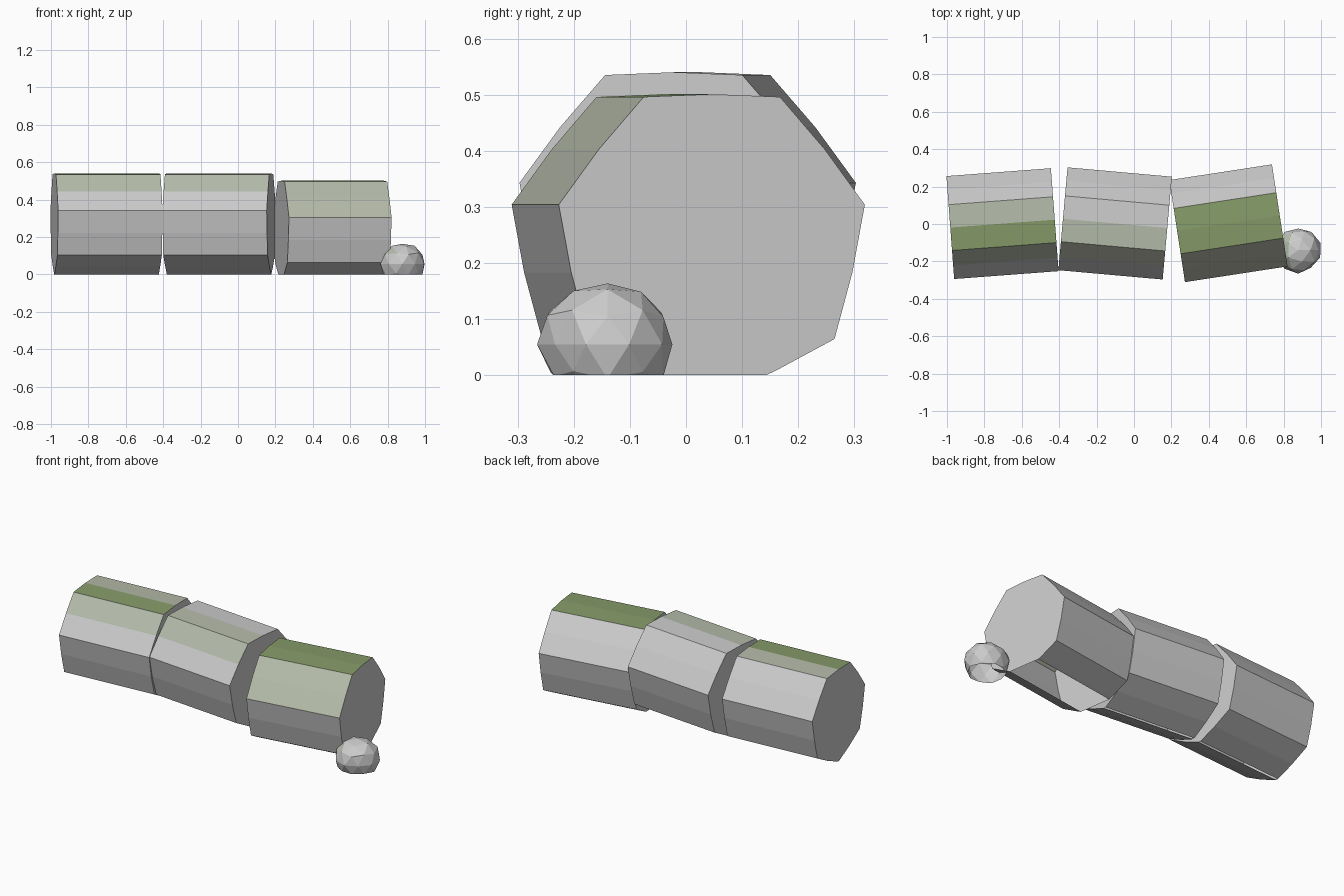
import bpy, bmesh, math, random
from mathutils import Matrix, Vector

if "Cube" in bpy.data.objects:
    bpy.data.objects.remove(bpy.data.objects["Cube"])


def material(name, rgb):
    m = bpy.data.materials.new(name)
    m.diffuse_color = (*rgb, 1)
    m.use_nodes = True
    m.node_tree.nodes["Principled BSDF"].inputs["Base Color"].default_value = m.diffuse_color
    return m


moss = material("moss", (0.24, 0.33, 0.14))
pale = material("pale_moss", (0.46, 0.50, 0.40))


def finish(bm, name, matrix):
    # place the part, then trim whatever sinks below the ground (left open)
    bm.transform(matrix)
    bmesh.ops.recalc_face_normals(bm, faces=bm.faces)
    bmesh.ops.bisect_plane(bm, geom=bm.verts[:] + bm.edges[:] + bm.faces[:],
                           plane_co=(0, 0, 0), plane_no=(0, 0, 1), clear_inner=True)
    me = bpy.data.meshes.new(name)
    bm.to_mesh(me)
    bm.free()
    for m in (None, moss, pale):
        me.materials.append(m)
    ob = bpy.data.objects.new(name, me)
    bpy.context.collection.objects.link(ob)


def drum(name, x, y, z, length, yaw, tint):
    # seven-sided drum lying on its side, each side slightly bowed at its middle
    bm = bmesh.new()
    rings = []
    for sx in (-length / 2, length / 2):
        ring = []
        for k in range(14):
            a = math.pi / 2 + k * math.pi / 7
            r = 0.283 if k % 2 else 0.260
            ring.append(bm.verts.new((sx, r * math.cos(a), r * math.sin(a))))
        rings.append(ring)
    a, b = rings
    for k in range(14):
        n = (k + 1) % 14
        f = bm.faces.new((a[k], a[n], b[n], b[k]))
        f.material_index = tint.get(k, 0)
    bm.faces.new(a)
    bm.faces.new(b)
    finish(bm, name, Matrix.Translation((x, y, z)) @ Matrix.Rotation(math.radians(yaw), 4, 'Z'))


# fallen column drums (tint: side number -> material slot)
drum("column_drum_left", -0.703, 0.002, 0.280, 0.56, 4.3, {0: 1, 13: 2, 1: 2})
drum("column_drum_middle", -0.101, 0.003, 0.280, 0.56, -5.1, {0: 2, 1: 2})
drum("column_drum_right", 0.505, 0.004, 0.241, 0.555, 8.7, {0: 1, 13: 1, 1: 2, 2: 2})

# small rubble stone beside the end
random.seed(4)
bm = bmesh.new()
bmesh.ops.create_icosphere(bm, subdivisions=2, radius=0.122)
for v in bm.verts:
    v.co *= random.uniform(0.94, 1.04)
bm.normal_update()
for f in bm.faces:
    c = f.calc_center_median()
    if c.x < -0.04 and c.z > 0.05:
        f.material_index = 2
finish(bm, "rubble_stone",
       Matrix.Translation((0.878, -0.14, 0.055)) @ Matrix.Diagonal((1, 1, 0.92, 1)))
